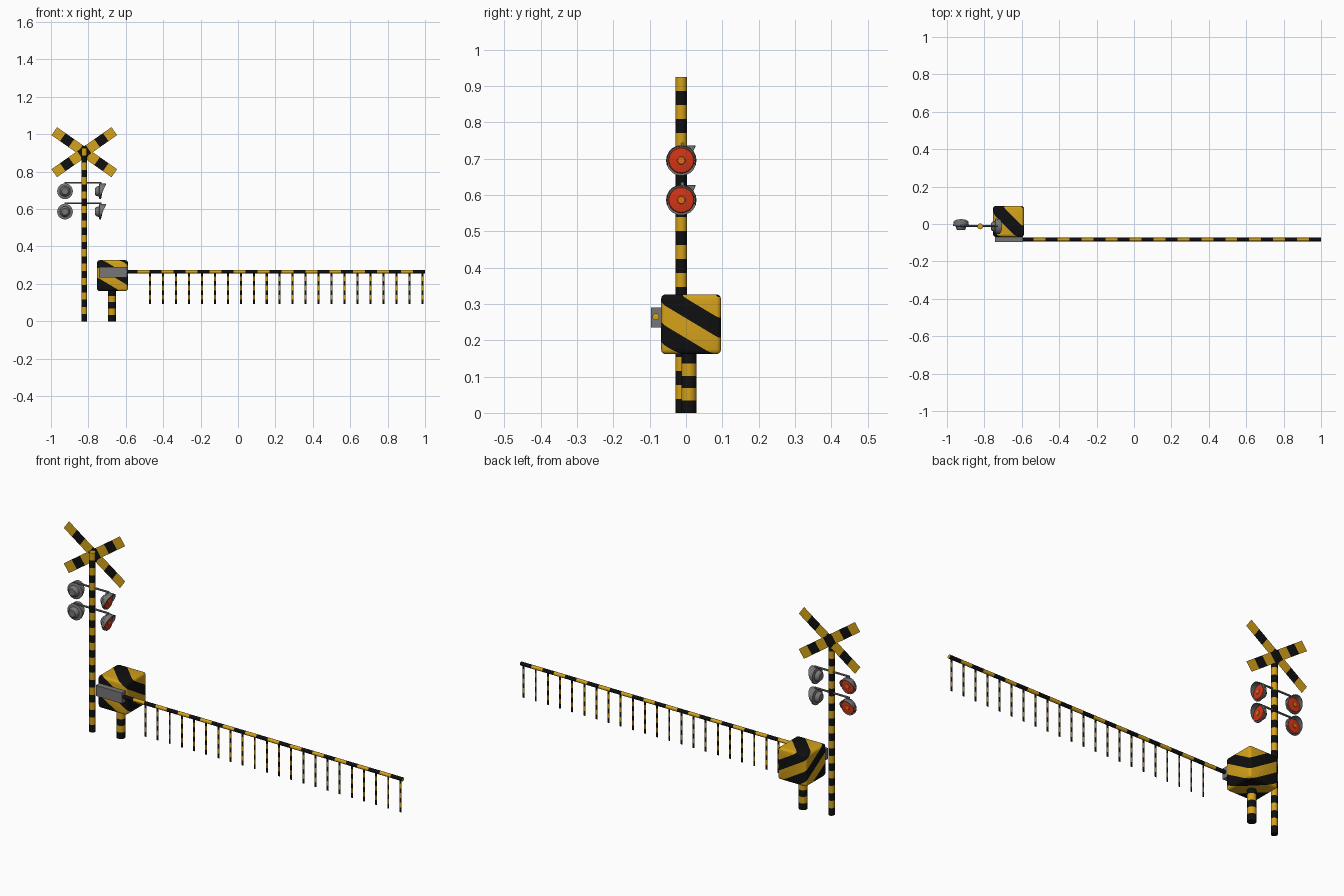
import bpy, bmesh, math
from mathutils import Vector, Matrix

if "Cube" in bpy.data.objects:
    bpy.data.objects.remove(bpy.data.objects["Cube"])


def material(name, col):
    m = bpy.data.materials.new(name)
    m.diffuse_color = (*col, 1)
    m.use_nodes = True
    m.node_tree.nodes["Principled BSDF"].inputs["Base Color"].default_value = m.diffuse_color
    return m


BLACK = material("black", (0.005, 0.005, 0.005))
YELLOW = material("yellow", (0.66, 0.36, 0.01))
GREY = material("grey", (0.18, 0.18, 0.18))
RED = material("red", (0.65, 0.035, 0.008))
ORANGE = material("orange", (0.72, 0.16, 0.01))


def finish(name, bm, mats, matrix=Matrix(), smooth=True):
    me = bpy.data.meshes.new(name)
    bm.to_mesh(me)
    bm.free()
    for m in mats:
        me.materials.append(m)
    ob = bpy.data.objects.new(name, me)
    ob.matrix_world = matrix
    bpy.context.collection.objects.link(ob)
    if smooth:
        bpy.ops.object.select_all(action='DESELECT')
        ob.select_set(True)
        bpy.context.view_layer.objects.active = ob
        bpy.ops.object.shade_smooth_by_angle(angle=math.radians(35))
    return ob


def stripe(bm, normal, start, step, count):
    """Cut the mesh into bands along normal; odd bands get slot 1."""
    n = Vector(normal).normalized()
    for i in range(count + 1):
        bmesh.ops.bisect_plane(bm, geom=bm.verts[:] + bm.edges[:] + bm.faces[:],
                               plane_co=n * (start + i * step), plane_no=n, dist=1e-6)
    for f in bm.faces:
        d = (f.calc_center_median().dot(n) - start) / step
        f.material_index = min(max(math.floor(d), 0), count - 1) % 2


def striped_tube(name, r, length, count, matrix, sides=16):
    bm = bmesh.new()
    bmesh.ops.create_cone(bm, cap_ends=True, segments=sides, radius1=r, radius2=r, depth=length,
                          matrix=Matrix.Translation((0, 0, length / 2)))
    stripe(bm, (0, 0, 1), 0, length / count, count)
    return finish(name, bm, [BLACK, YELLOW], matrix)


def striped_plate(name, w, length, count, matrix, mats):
    """Thin sheet in the xz plane, striped along local z."""
    bm = bmesh.new()
    vs = [bm.verts.new((x, 0, z)) for x, z in
          ((-w / 2, 0), (w / 2, 0), (w / 2, length), (-w / 2, length))]
    bm.faces.new(vs)
    stripe(bm, (0, 0, 1), 0, length / count, count)
    return finish(name, bm, mats, matrix, False)


def box(name, size, loc, mat, bevel=0.0):
    bm = bmesh.new()
    bmesh.ops.create_cube(bm, size=1)
    bmesh.ops.scale(bm, vec=size, verts=bm.verts)
    if bevel:
        bmesh.ops.bevel(bm, geom=bm.edges[:], offset=bevel, segments=3, profile=0.5, affect='EDGES')
    return finish(name, bm, [mat], Matrix.Translation(loc))


def lathe(name, profile, mat, matrix, sides=20):
    """Revolve (radius, height) points about local z."""
    bm = bmesh.new()
    vs = [bm.verts.new((r, 0, z)) for r, z in profile]
    es = [bm.edges.new(p) for p in zip(vs, vs[1:])]
    bmesh.ops.spin(bm, geom=vs + es, cent=(0, 0, 0), axis=(0, 0, 1),
                   angle=2 * math.pi, steps=sides)
    bmesh.ops.remove_doubles(bm, verts=bm.verts, dist=1e-5)
    bmesh.ops.recalc_face_normals(bm, faces=bm.faces)
    return finish(name, bm, [mat], matrix)


T = Matrix.Translation
ALONG_X = Matrix.Rotation(math.pi / 2, 4, 'Y')
PX, PY = -0.822, -0.013

# Signal post
striped_tube("signal_post", 0.0155, 0.925, 24, T((PX, PY, 0)))

# Crossed warning boards, thin sheets behind the post
for i, a in enumerate((55, -55)):
    m = T((PX, 0.003 + 0.001 * i, 0.904)) @ Matrix.Rotation(math.radians(a), 4, 'Y') @ T((0, 0, -0.196))
    striped_plate("cross_board", 0.052, 0.392, 7, m, [YELLOW, BLACK])


def lamp(matrix):
    """Round signal lamp facing local +z, with local +y upward."""
    lathe("lamp_housing", [(0, -0.031), (0.018, -0.031), (0.025, -0.024), (0.028, -0.011),
                           (0.042, -0.008), (0.042, 0), (0.035, 0), (0, 0)], GREY, matrix)
    lathe("lamp_lens", [(0.036, 0), (0.034, 0.003), (0.012, 0.006), (0, 0.006)], RED, matrix)
    lathe("lamp_bulb", [(0.012, 0.005), (0.010, 0.008), (0, 0.008)], ORANGE, matrix, 12)
    # Visor: upper tube shell, longest at the top
    bm = bmesh.new()
    rows = []
    for i in range(13):
        a = math.radians(-20 + 220 * i / 12)
        reach = 0.004 + 0.024 * max(0, (math.sin(a) + 0.34) / 1.34)
        rows.append([bm.verts.new((r * math.cos(a), r * math.sin(a), z))
                     for r, z in ((0.041, -0.002), (0.041, reach), (0.038, reach), (0.038, -0.002))])
    for p, q in zip(rows, rows[1:]):
        for k in range(4):
            bm.faces.new((p[k], q[k], q[(k + 1) % 4], p[(k + 1) % 4]))
    bm.faces.new(rows[0])
    bm.faces.new(rows[-1][::-1])
    bmesh.ops.recalc_face_normals(bm, faces=bm.faces)
    finish("lamp_visor", bm, [GREY], matrix)


# Two rows of lamps: one lamp faces +y, the other faces +x
face_y = Matrix(((-1, 0, 0, 0), (0, 0, 1, 0), (0, 1, 0, 0), (0, 0, 0, 1)))
face_x = Matrix(((0, 0, 1, 0), (1, 0, 0, 0), (0, 1, 0, 0), (0, 0, 0, 1)))
for z in (0.695, 0.586):
    lamp(T((-0.925, -0.002, z)) @ face_y)
    lamp(T((-0.733, PY, z)) @ face_x)
    bm = bmesh.new()
    bmesh.ops.create_cone(bm, cap_ends=True, segments=10, radius1=0.005, radius2=0.005, depth=0.196)
    finish("lamp_rail", bm, [GREY], T((-0.829, -0.01, z + 0.045)) @ ALONG_X)

# Gate motor box with diagonal stripes
bm = bmesh.new()
bmesh.ops.create_cube(bm, size=0.165)
bmesh.ops.bevel(bm, geom=bm.edges[:], offset=0.013, segments=3, profile=0.5, affect='EDGES')
slope = Vector((0.6, 0.6, 1))
band = 0.055 / slope.length
stripe(bm, slope, 0.0575 / slope.length - 4 * band, band, 8)
finish("motor_box", bm, [BLACK, YELLOW], T((-0.671, 0.014, 0.244)))

# Motor box post
striped_tube("motor_post", 0.021, 0.17, 5, T((-0.674, 0.008, 0)))

# Boom holder
box("boom_holder", (0.15, 0.03, 0.055), (-0.669, -0.082, 0.262), GREY)

# Boom with a yellow tip
boom = striped_tube("boom", 0.0095, 1.6, 25, T((-0.6, -0.083, 0.265)) @ ALONG_X, 12)
for p in boom.data.polygons:
    if p.normal.z > 0.9:
        p.material_index = 1

# Hanging warning strips under the boom
for i in range(22):
    striped_plate("hanging_strip", 0.011, 0.172, 7,
                  T((-0.47 + i * 0.0693, -0.083, 0.092)), [BLACK, YELLOW])
